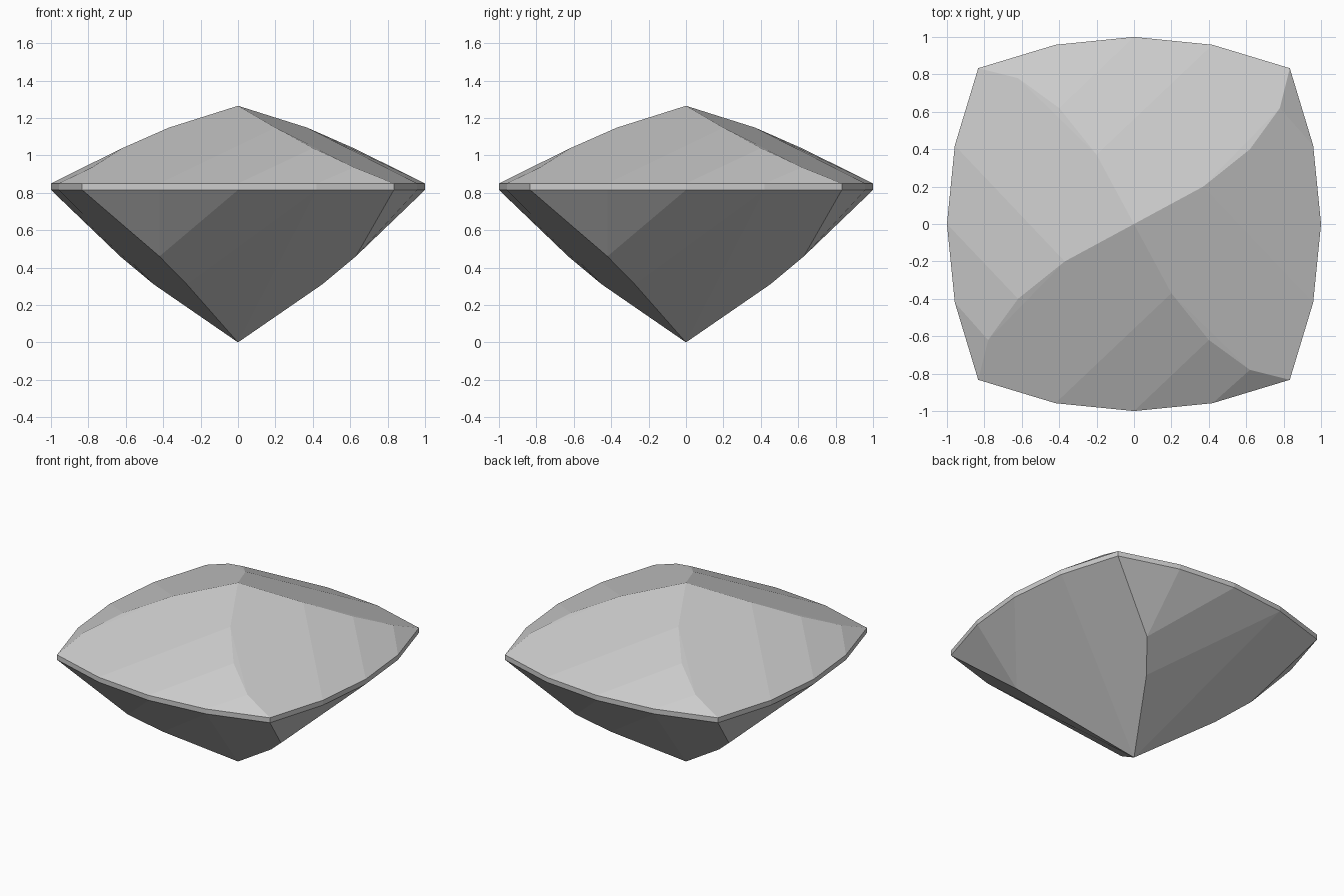
import bpy, bmesh, math
from mathutils import Matrix, Vector

cube = bpy.data.objects.get("Cube")
if cube:
    bpy.data.objects.remove(cube, do_unlink=True)

GIRDLE_LOW, GIRDLE_HIGH, TOP = 0.815, 0.85, 1.265

# One quarter of the cushion outline, and the curved ridges above and below it
outline = [(-0.833, -0.833), (-0.42, -0.958), (0, -1), (0.42, -0.958)]
crown_ridge = [(0.2, -0.37, 1.148), (0.4, -0.62, 1.038), (0.62, -0.78, 0.936)]
pavilion_ridge = [(-0.273, -0.45, 0.31), (-0.42, -0.63, 0.46)]

quarter = [Vector((x, y, z)) for x, y in outline for z in (GIRDLE_LOW, GIRDLE_HIGH)]
quarter += [Vector(p) for p in crown_ridge + pavilion_ridge]

# Wrap the facets around four turned quarters and the two points
bm = bmesh.new()
bm.verts.new((0, 0, 0))
bm.verts.new((0, 0, TOP))
for turn in range(4):
    spin = Matrix.Rotation(turn * math.pi / 2, 3, "Z")
    for point in quarter:
        bm.verts.new(spin @ point)
bmesh.ops.convex_hull(bm, input=bm.verts[:], use_existing_faces=False)
bmesh.ops.delete(bm, geom=[v for v in bm.verts if not v.link_faces], context="VERTS")

# Merge the flat facets
bmesh.ops.dissolve_limit(bm, angle_limit=math.radians(1.5),
                         verts=bm.verts[:], edges=bm.edges[:])
bmesh.ops.recalc_face_normals(bm, faces=bm.faces[:])

mesh = bpy.data.meshes.new("cut_gem")
bm.to_mesh(mesh)
bm.free()
gem = bpy.data.objects.new("cut_gem", mesh)
bpy.context.collection.objects.link(gem)

# Plain grey stone
grey = bpy.data.materials.new("light_grey")
grey.use_nodes = True
colour = (0.6, 0.6, 0.6, 1)
grey.diffuse_color = colour
grey.node_tree.nodes["Principled BSDF"].inputs["Base Color"].default_value = colour
mesh.materials.append(grey)
